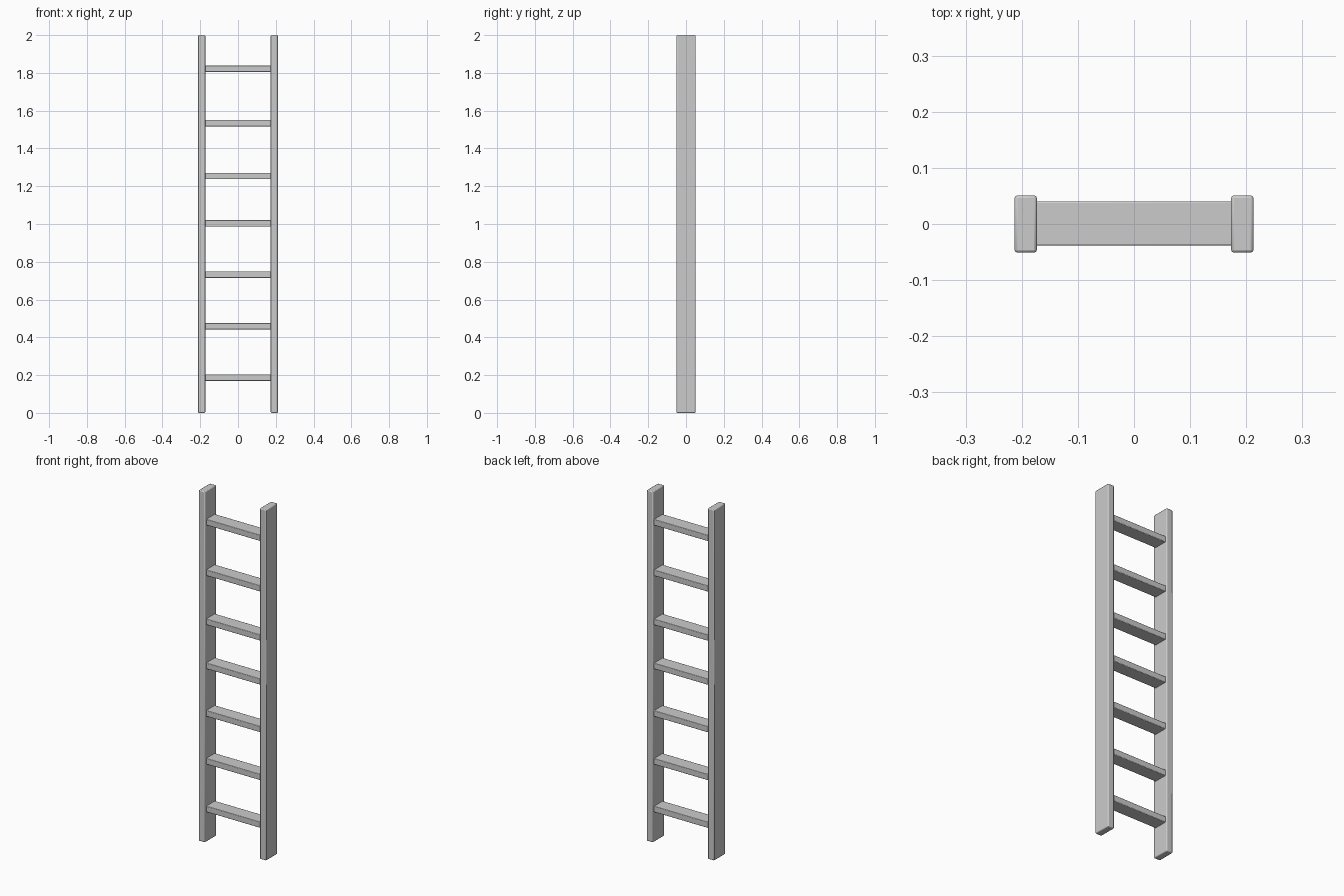
import bpy

if "Cube" in bpy.data.objects:
    bpy.data.objects.remove(bpy.data.objects["Cube"])


def bevelled_box(name, size, centre, bevel):
    """Box with small rounded edges."""
    bpy.ops.mesh.primitive_cube_add(size=1, location=centre)
    obj = bpy.context.object
    obj.name = name
    obj.scale = size
    bpy.ops.object.transform_apply(location=False, rotation=False, scale=True)
    mod = obj.modifiers.new("soft_edges", 'BEVEL')
    mod.width = bevel
    mod.segments = 2
    bpy.ops.object.shade_smooth_by_angle()
    return obj


# Two upright side rails
for side, x in (("left", -0.193), ("right", 0.193)):
    bevelled_box(f"{side}_rail", (0.04, 0.102, 2.0), (x, 0, 1.0), 0.005)

# Seven flat rungs, slightly unevenly spaced, let into the rails
rung_heights = (0.187, 0.732, 0.459, 1.003, 1.254, 1.534, 1.822)
for i, z in enumerate(sorted(rung_heights), 1):
    bevelled_box(f"rung_{i}", (0.352, 0.079, 0.034), (0, 0.001, z), 0.003)
